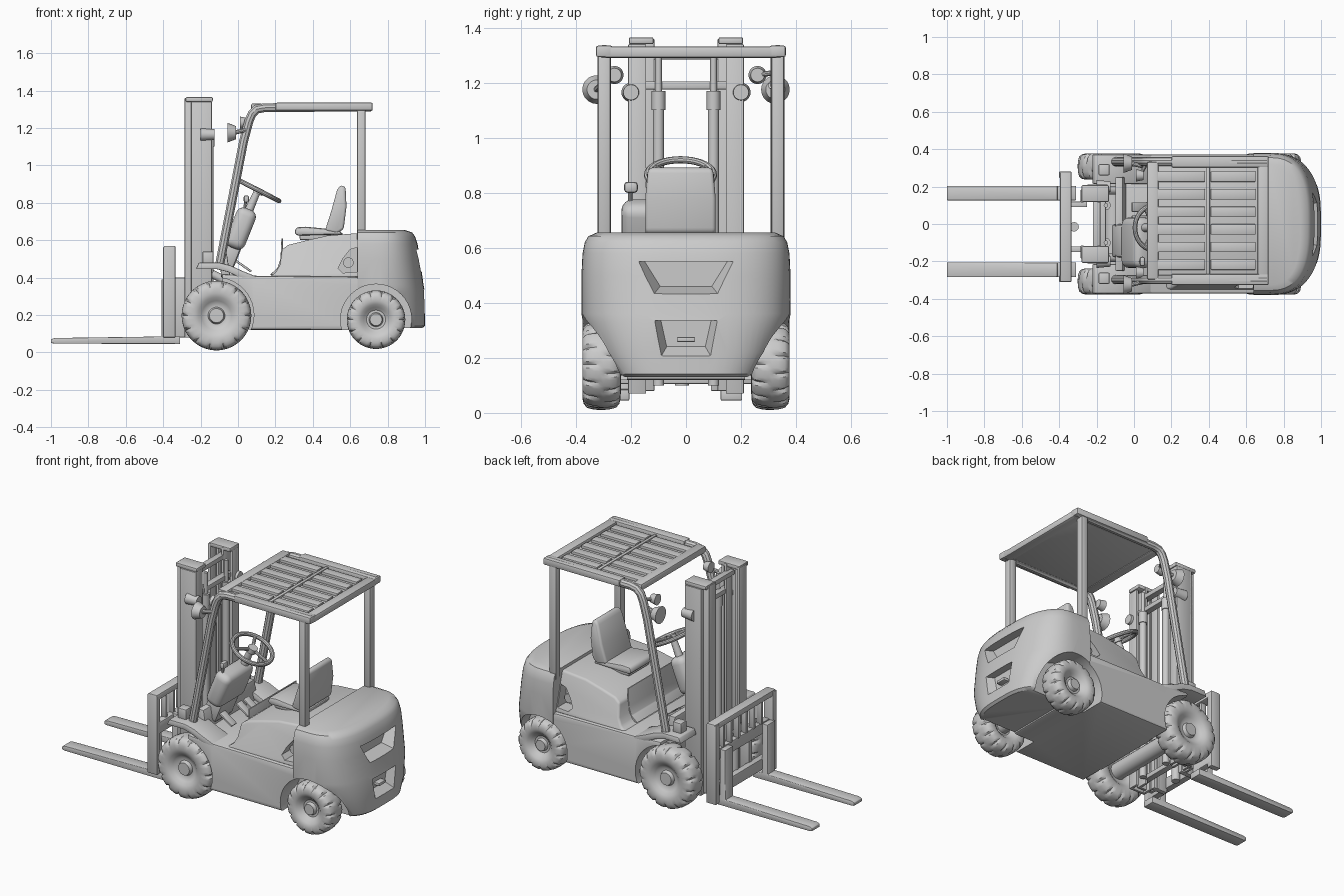
import bpy, bmesh, math
from mathutils import Vector, Matrix

if "Cube" in bpy.data.objects:
    bpy.data.objects.remove(bpy.data.objects["Cube"])

grey = bpy.data.materials.new("plain grey")
grey.diffuse_color = (0.6, 0.6, 0.6, 1)
grey.use_nodes = True
grey.node_tree.nodes["Principled BSDF"].inputs["Base Color"].default_value = grey.diffuse_color


def add(name, bm, bevel=0, seg=2):
    bmesh.ops.recalc_face_normals(bm, faces=bm.faces)
    if bevel:
        edges = [e for e in bm.edges if e.calc_face_angle(0) > 0.5]
        bmesh.ops.bevel(bm, geom=edges, offset=bevel, segments=seg, affect='EDGES',
                        profile=0.5, clamp_overlap=True)
    me = bpy.data.meshes.new(name)
    bm.to_mesh(me)
    bm.free()
    me.materials.append(grey)
    ob = bpy.data.objects.new(name, me)
    bpy.context.collection.objects.link(ob)
    return ob


def box(name, lo, hi, bevel=0.005, rot=None, seg=2):
    bm = bmesh.new()
    lo, hi = Vector(lo), Vector(hi)
    m = Matrix.Translation((lo + hi) / 2)
    if rot:
        m = m @ Matrix.Rotation(math.radians(rot), 4, 'Y')
    bmesh.ops.create_cube(bm, size=1, matrix=m @ Matrix.Diagonal((*(hi - lo), 1)))
    return add(name, bm, bevel, seg)


def prism(name, pts, y0, y1, bevel=0.0, seg=2):
    """Side profile (x, z) extruded across y."""
    bm = bmesh.new()
    f = bm.faces.new([bm.verts.new((x, y0, z)) for x, z in pts])
    r = bmesh.ops.extrude_face_region(bm, geom=[f])
    vs = [v for v in r['geom'] if isinstance(v, bmesh.types.BMVert)]
    bmesh.ops.translate(bm, verts=vs, vec=(0, y1 - y0, 0))
    return add(name, bm, bevel, seg)


def tube(name, pts, r, cyclic=False):
    cu = bpy.data.curves.new(name, 'CURVE')
    cu.dimensions = '3D'
    cu.bevel_depth, cu.bevel_resolution, cu.use_fill_caps = r, 3, True
    sp = cu.splines.new('POLY')
    sp.points.add(len(pts) - 1)
    for p, co in zip(sp.points, pts):
        p.co = (*co, 1)
    sp.use_cyclic_u = cyclic
    tmp = bpy.data.objects.new(name + "_path", cu)
    me = bpy.data.meshes.new_from_object(tmp)
    bpy.data.objects.remove(tmp)
    bm = bmesh.new()
    bm.from_mesh(me)
    return add(name, bm)


def cyl(name, a, b, r, r2=None, seg=20):
    a, b = Vector(a), Vector(b)
    bm = bmesh.new()
    m = Matrix.Translation((a + b) / 2) @ (b - a).to_track_quat('Z', 'Y').to_matrix().to_4x4()
    bmesh.ops.create_cone(bm, cap_ends=True, segments=seg, radius1=r,
                          radius2=r if r2 is None else r2, depth=(b - a).length, matrix=m)
    return add(name, bm)


def cut(ob, cutters):
    for c in cutters:
        mod = ob.modifiers.new("cut", 'BOOLEAN')
        mod.operation, mod.object, mod.solver = 'DIFFERENCE', c, 'EXACT'
    bpy.context.view_layer.update()
    me = bpy.data.meshes.new_from_object(ob.evaluated_get(bpy.context.evaluated_depsgraph_get()))
    ob.modifiers.clear()
    ob.data = me
    for c in cutters:
        bpy.data.objects.remove(c)


def wheel(name, x, y, z, R, W, n):
    """Lathed tyre and hub, axis along y; staggered treads pressed out of the lathe rings."""
    half = [(.2, .8), (.24, .5), (.32, .5), (.42, .68), (.52, .9), (.64, 1), (.78, .99), (.88, .92),
            (.95, .75), (.985, .4), (.99, .08)]
    prof = half + [(r, -w) for r, w in reversed(half)]
    bm, N = bmesh.new(), n * 6
    rings = []
    for k, (r, w) in enumerate(prof):
        row = []
        for i in range(N):
            t = i * 2 * math.pi / N
            groove = r > .87 and abs(w) > .1 and (i + (3 if w > 0 else 0)) % 6 == 0
            q = r - (0.06 if groove else 0)
            row.append(bm.verts.new((x + q * R * math.cos(t), y + w * W * (.93 if groove else 1),
                                     z + q * R * math.sin(t))))
        rings.append(row)
    for a, b in zip(rings, rings[1:]):
        for i in range(N):
            bm.faces.new((a[i], a[(i + 1) % N], b[(i + 1) % N], b[i]))
    bm.faces.new(rings[0])
    bm.faces.new(rings[-1])
    return add(name, bm)


# wheels and axles
for s in (-1, 1):
    wheel("front_wheel", -0.115, s * 0.307, 0.197, 0.188, 0.07, 14)
    wheel("rear_wheel", 0.738, s * 0.307, 0.175, 0.158, 0.07, 14)
cyl("front_axle", (-0.11, -0.3, 0.2), (-0.11, 0.3, 0.2), 0.05)
cyl("rear_axle", (0.738, -0.3, 0.175), (0.738, 0.3, 0.175), 0.04)


def arches(x, z, r):
    return [cyl("arch_cutter", (x, s * 0.215, z), (x, s * 0.6, z), r, seg=40) for s in (-1, 1)]


# chassis with wheel arches
chassis = prism("chassis", [(-0.09, 0.42), (0.08, 0.41), (0.62, 0.405), (0.7, 0.4), (0.7, 0.12),
                            (0.06, 0.12), (-0.06, 0.27)], -0.372, 0.372, 0.012)
cut(chassis, arches(-0.115, 0.2, 0.2) + arches(0.738, 0.175, 0.19))

# front fenders
fender = [(-0.21, .48), (-0.1, .48), (-0.04, .465), (0.02, .437), (0.1, .405)]
for s in (-1, 1):
    prism("front_fender", fender + [(x - .015, z - .035) for x, z in reversed(fender)],
          s * 0.215, s * 0.372, 0.006)
    box("front_step_lamp", (-0.19, s * 0.29 - .03, 0.47), (-0.13, s * 0.29 + .03, 0.54), 0.008)
prism("footwell_front", [(-0.09, .4), (-0.04, .4), (-0.06, .53), (-0.1, .53)], -0.25, 0.25, 0.006)

# engine cover with side vents
hood = prism("engine_cover", [(0.16, .4), (0.2, .425), (0.225, .47), (0.235, .55), (0.27, .575), (0.37, .6),
                              (0.48, .625), (0.68, .64), (0.68, .4)], -0.33, 0.33, 0.03, 3)
for v in hood.data.vertices:  # sides lean inwards
    v.co.y *= 1.07 - 0.85 * max(0, v.co.z - 0.4)
cut(hood, [prism("vent_cutter", [(0.535, .45), (0.56, .5), (0.6, .55), (0.635, .56), (0.635, .43), (0.56, .425)],
                 s * 0.26, s * 0.5) for s in (-1, 1)])
for s in (-1, 1):
    cyl("vent_post", (0.59, s * 0.255, 0.48), (0.59, s * 0.3, 0.48), 0.028)
prism("cover_front_plate", [(0.17, .415), (0.21, .45), (0.227, .5), (0.232, .61), (0.24, .61), (0.24, .45),
                            (0.21, .415)], -0.23, 0.23, 0.003)

# counterweight, lofted from plan outlines: height, half width, back end
levels = [(.13, .26, .985), (.142, .275, 1.0), (.22, .32, 1.0), (.33, .375, .998), (.36, .38, .992),
          (.5, .38, .973), (.58, .376, .96), (.62, .368, .947), (.642, .355, .93), (.655, .325, .89)]
bm, rows = bmesh.new(), []
for z, w, b in levels:
    e = 2 / (3.3 if z < .3 else 2.7)  # squarer corners low down
    half = [(0.64, w)] + [(0.72 + (b - .72) * math.sin(t) ** e, w * math.cos(t) ** e)
                          for t in (i * math.pi / 32 for i in range(16))]
    pts = half + [(b, 0)] + [(x, -y) for x, y in reversed(half)]
    rows.append([bm.verts.new((x, y, z)) for x, y in pts])
for a, c in zip(rows, rows[1:]):
    for i in range(len(a)):
        j = (i + 1) % len(a)
        bm.faces.new((a[i], a[j], c[j], c[i]))
bm.faces.new(rows[0])
bm.faces.new(rows[-1])
weight = add("counterweight", bm)


def pocket(pts, depth, shrink):
    """Tapered recess cutter in the rear face, from (y, z) points."""
    bm = bmesh.new()
    cz = max(z for _, z in pts)
    a = [bm.verts.new((1.05, y * 1.1, cz + (z - cz) * 1.2)) for y, z in pts]
    b = [bm.verts.new((depth, y * shrink, cz + (z - cz) * shrink)) for y, z in pts]
    bm.faces.new(a)
    bm.faces.new(b)
    for i in range(4):
        bm.faces.new((a[i], a[(i + 1) % 4], b[(i + 1) % 4], b[i]))
    return add("pocket_cutter", bm)


cut(weight, arches(0.738, 0.175, 0.19) + [
    pocket([(-0.2, .55), (0.2, .55), (0.125, .43), (-0.125, .43)], 0.91, 0.75),
    pocket([(-0.13, .335), (0.13, .335), (0.1, .2), (-0.1, .2)], 0.95, 0.7)])
box("tow_pin", (0.93, -0.033, 0.258), (0.985, 0.033, 0.276), 0.004)

# seat
box("seat_base", (0.33, -0.12, 0.6), (0.56, 0.08, 0.64), 0.008)
prism("seat_cushion", [(0.3, .635), (0.31, .668), (0.36, .672), (0.54, .655), (0.56, .63), (0.32, .625)],
      -0.145, 0.105, 0.012)
back = prism("seat_back", [(0.465, .65), (0.5, .76), (0.53, .87), (0.55, .895), (0.575, .885), (0.58, .78),
                           (0.565, .66), (0.53, .635)], -0.148, 0.108, 0.025, 3)
for v in back.data.vertices:  # narrower at the top
    v.co.y = -0.02 + (v.co.y + 0.02) * (1 - max(0, v.co.z - 0.84) * 2)

# steering column, wheel and controls
cy = -0.02
box("dash_cowl", (-0.04, -0.235, 0.55), (0.07, 0.035, 0.775), 0.04, 22, 4)
box("column_lower", (-0.1, -0.18, 0.44), (0.0, 0.0, 0.6), 0.02, 22)
cyl("steering_shaft", (0.05, cy, 0.74), (0.105, cy, 0.865), 0.024, 0.018)
C, U, V = Vector((0.112, cy, 0.865)), Vector((0.107, 0, -0.055)), Vector((0, 0.12, 0))
ring = [C + U * math.cos(t) + V * math.sin(t) for t in (i * math.pi / 18 for i in range(36))]
tube("steering_wheel", ring, 0.013, True)
for k in (0, 12, 24):
    tube("steering_spoke", [C, ring[k]], 0.01)
cyl("steering_hub", C - Vector((.008, 0, .016)), C + Vector((.006, 0, .012)), 0.028)
tube("control_lever", [(0.03, -0.2, 0.74), (0.045, -0.2, 0.83)], 0.008)
box("control_knob", (0.03, -0.225, 0.8), (0.06, -0.175, 0.84), 0.012)
for y in (-0.14, 0.02, 0.09):
    box("pedal", (-0.02, y - .025, 0.455), (0.08, y + .025, 0.467), 0.003, 35)

# overhead guard
gy, gw = 0.018, 0.315
for s in (-1, 1):
    y = gy + s * gw
    tube("guard_front_leg", [(-0.1, y, .46), (0.03, y, 1.13), (0.058, y, 1.235), (0.075, y, 1.275),
                             (0.1, y, 1.3), (0.14, y, 1.308), (0.71, y, 1.313)], 0.025)
    box("guard_rear_post", (0.635, y - .024, 0.6), (0.683, y + .024, 1.31), 0.01)
    box("guard_roof_edge", (0.2, y - .03, 1.293), (0.72, y + .03, 1.335), 0.008)
for x in (0.1, 0.69):
    box("guard_cross_bar", (x - .03, gy - gw, 1.29), (x + .03, gy + gw, 1.332), 0.01)
box("roof_panel", (0.1, gy - gw, 1.296), (0.7, gy + gw, 1.312), 0.002)
for i in range(6):
    y = gy + (i - 2.5) * 0.094
    box("roof_slat", (0.12, y - .028, 1.305), (0.38, y + .028, 1.328), 0.004)
    box("roof_slat", (0.41, y - .028, 1.305), (0.65, y + .028, 1.328), 0.004)
box("roof_rib", (0.385, gy - .29, 1.305), (0.405, gy + .29, 1.325), 0.003)

# lamps and mirrors on the guard and mast
for s in (-1, 1):
    cyl("head_lamp", (-0.055, s * .325, 1.175), (-0.01, s * .325, 1.175), 0.052, 0.035)
    tube("lamp_bracket", [(-0.02, s * .325, 1.175), (0.045, s * .31, 1.19)], 0.012)
    cyl("signal_lamp", (0.01, s * .26, 1.228), (0.05, s * .26, 1.228), 0.033, 0.025)
    tube("signal_bracket", [(0.03, s * .26, 1.228), (0.06, s * .31, 1.235)], 0.01)
    cyl("mast_lamp", (-0.2, s * .2, 1.165), (-0.125, s * .2, 1.165), 0.035, 0.028)

# mast: outer channels, inner channels, lift cylinders
for s in (-1, 1):
    def rail(name, x0, x1, ya, yb, z0, z1, t=0.016):
        box(name + "_web", (x0, min(s * yb, s * (yb - t)), z0), (x1, max(s * yb, s * (yb - t)), z1), 0.003)
        for x in (x0, x1 - t):
            box(name + "_flange", (x, min(s * ya, s * yb), z0), (x + t, max(s * ya, s * yb), z1), 0.003)
    rail("outer_mast", -0.25, -0.14, 0.145, 0.21, 0.07, 1.34)
    rail("inner_mast", -0.285, -0.18, 0.115, 0.185, 0.08, 1.36)
    box("mast_cap", (-0.28, s * .163 - .045, 1.34), (-0.135, s * .163 + .045, 1.365), 0.006)
    cyl("lift_cylinder", (-0.15, s * .1, 0.1), (-0.15, s * .1, 1.12), 0.02)
    cyl("lift_rod", (-0.15, s * .1, 1.1), (-0.15, s * .1, 1.3), 0.012)
    cyl("lift_collar", (-0.15, s * .1, 1.1), (-0.15, s * .1, 1.17), 0.025)
    cyl("tilt_cylinder", (-0.14, s * .18, 0.42), (0.02, s * .18, 0.34), 0.022)
for z, x in ((1.3, -0.2), (1.19, -0.17), (0.12, -0.2)):
    box("mast_cross_member", (x - .02, -0.16, z - .015), (x + .02, 0.16, z + .015), 0.005)

# fork carriage and load backrest
for z in (0.14, 0.36):
    box("carriage_bar", (-0.375, -0.31, z - .035), (-0.335, 0.28, z + .035), 0.005)
for y in (-0.135, 0.105):
    box("carriage_roller_plate", (-0.345, y - .015, 0.08), (-0.25, y + .015, 0.4), 0.004)
box("backrest_top", (-0.395, -0.31, 0.535), (-0.335, 0.28, 0.57), 0.006)
for y in (-0.293, 0.263):
    box("backrest_side", (-0.4, y - .018, 0.08), (-0.335, y + .018, 0.565), 0.004)
for i in range(6):
    y = -0.2 + i * 0.074
    box("backrest_bar", (-0.38, y - .009, 0.39), (-0.345, y + .009, 0.545), 0.003)
cyl("carriage_cylinder", (-0.32, -0.015, 0.1), (-0.32, -0.015, 0.4), 0.025)

# forks
for y in (-0.245, 0.165):
    prism("fork", [(-1, .05), (-0.98, .047), (-0.31, .045), (-0.31, .085), (-0.37, .085), (-0.375, .39),
                   (-0.41, .39), (-0.41, .085), (-0.98, .077), (-1, .07)], y - 0.039, y + 0.039, 0.004)

# smooth shading with sharp edges kept
bpy.ops.object.select_all(action='SELECT')
bpy.context.view_layer.objects.active = chassis
bpy.ops.object.shade_smooth_by_angle(angle=math.radians(35))
